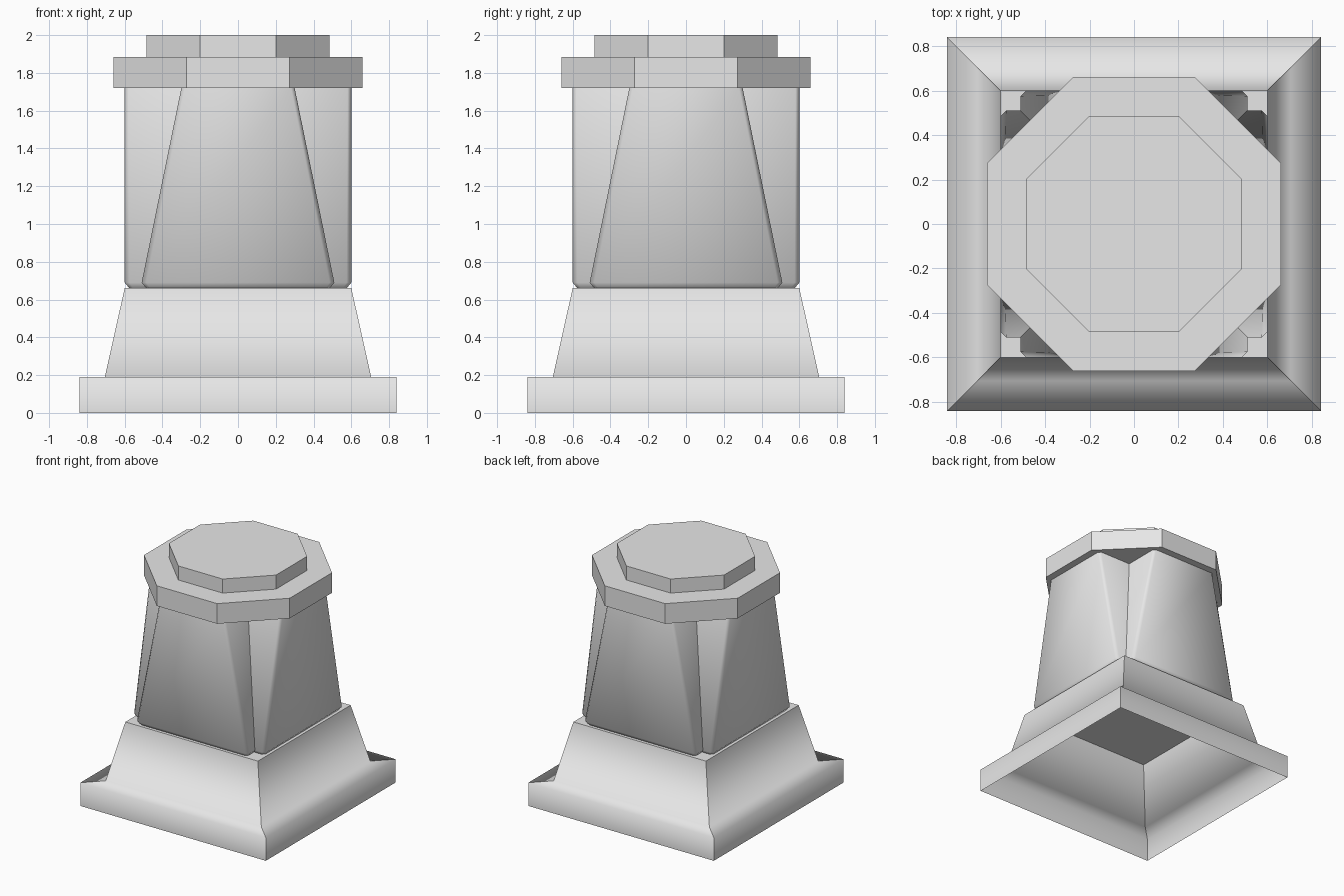
import bpy
import bmesh
import math

old = bpy.data.objects.get("Cube")
if old:
    bpy.data.objects.remove(old, do_unlink=True)

GREY = (0.8, 0.8, 0.8, 1.0)
stone = bpy.data.materials.new("pale grey stone")
stone.use_nodes = True
stone.diffuse_color = GREY
stone.node_tree.nodes["Principled BSDF"].inputs["Base Color"].default_value = GREY


def square(half):
    return [(-half, -half), (half, -half), (half, half), (-half, half)]


def octagon(half):
    r = half / math.cos(math.pi / 8)
    return [(r * math.cos(a), r * math.sin(a))
            for a in (math.pi / 8 + i * math.pi / 4 for i in range(8))]


def chamfered(hx, hy, c):
    return [(-hx + c, -hy), (hx - c, -hy), (hx, -hy + c), (hx, hy - c),
            (hx - c, hy), (-hx + c, hy), (-hx, hy - c), (-hx, -hy + c)]


def loft(name, sections, close_bottom=True, smooth=False, sharp_corners=False):
    """Join stacked outlines, given as (outline, height), into one mesh."""
    bm = bmesh.new()
    rings = [[bm.verts.new((x, y, z)) for x, y in outline] for outline, z in sections]
    for low, high in zip(rings, rings[1:]):
        n = len(low)
        for i in range(n):
            j = (i + 1) % n
            face = bm.faces.new((low[i], low[j], high[j], high[i]))
            face.smooth = smooth
            if sharp_corners:
                bm.edges.get((low[i], high[i])).smooth = False
    caps = [bm.faces.new(rings[-1])]
    if close_bottom:
        caps.append(bm.faces.new(rings[0][::-1]))
    for face in caps:
        for edge in face.edges:
            edge.smooth = False
    mesh = bpy.data.meshes.new(name)
    bm.to_mesh(mesh)
    bm.free()
    mesh.materials.append(stone)
    obj = bpy.data.objects.new(name, mesh)
    bpy.context.collection.objects.link(obj)
    return obj


# Hollow square plinth with a tapered upper block, open underneath
loft("plinth", [(square(0.84), 0), (square(0.84), 0.19),
                (square(0.705), 0.19), (square(0.6), 0.66)],
     close_bottom=False, smooth=True, sharp_corners=True)

# Two crossing tapered slabs with chamfered edges
for name, turn in (("front_back_slab", 0), ("left_right_slab", math.pi / 2)):
    slab = loft(name, [(chamfered(0.485, 0.575, 0.02), 0.66),
                       (chamfered(0.51, 0.6, 0.025), 0.69),
                       (chamfered(0.3, 0.6, 0.02), 1.72)], smooth=True)
    slab.rotation_euler.z = turn

# Octagonal cap and its raised top
loft("cap", [(octagon(0.66), 1.72), (octagon(0.66), 1.885)])
loft("cap_top", [(octagon(0.485), 1.885), (octagon(0.485), 2.0)])
